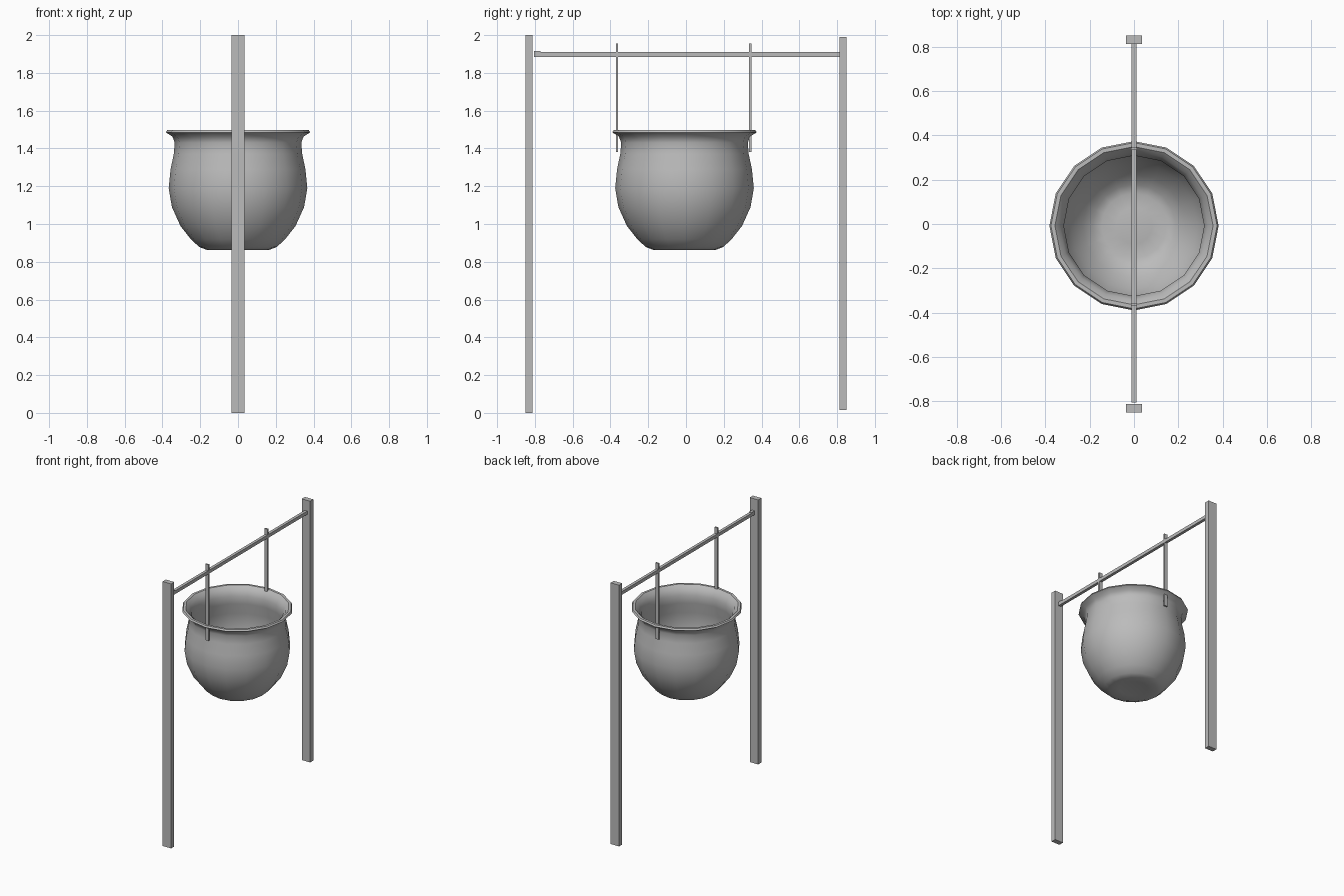
import bpy, bmesh
from math import cos, sin, pi, radians

cube = bpy.data.objects.get("Cube")
if cube:
    bpy.data.objects.remove(cube, do_unlink=True)

iron = bpy.data.materials.new("plain_grey")
iron.use_nodes = True
GREY = (0.5, 0.5, 0.5, 1)
iron.diffuse_color = GREY
iron.node_tree.nodes["Principled BSDF"].inputs["Base Color"].default_value = GREY


def finish(name, bm):
    bmesh.ops.recalc_face_normals(bm, faces=bm.faces)
    mesh = bpy.data.meshes.new(name)
    bm.to_mesh(mesh)
    bm.free()
    mesh.materials.append(iron)
    obj = bpy.data.objects.new(name, mesh)
    bpy.context.collection.objects.link(obj)
    return obj


def box(name, low, high):
    bm = bmesh.new()
    bmesh.ops.create_cube(bm, size=1)
    for v in bm.verts:
        v.co = [(a + b) / 2 + c * (b - a) for a, b, c in zip(low, high, v.co)]
    return finish(name, bm)


def lathe(name, profile, sides, centre_y):
    """Spin a (radius, height) profile that starts and ends on the axis."""
    bm = bmesh.new()
    rings = []
    for r, z in profile:
        count = sides if r > 0 else 1
        rings.append([bm.verts.new((r * cos(2 * pi * i / sides),
                                    centre_y + r * sin(2 * pi * i / sides), z))
                      for i in range(count)])
    for a, b in zip(rings, rings[1:]):
        for i in range(sides):
            j = (i + 1) % sides
            corners = [a[i % len(a)], a[j % len(a)], b[j % len(b)], b[i % len(b)]]
            bm.faces.new(list(dict.fromkeys(corners)))
    return finish(name, bm)


# Upright posts
box("front_post", (-0.035, -0.85, 0), (0.035, -0.812, 2))
box("back_post", (-0.035, 0.812, 0.015), (0.035, 0.85, 1.99))

# Crossbar with a slightly raised front end
bar = box("crossbar", (-0.011, -0.805, 1.885), (0.011, 0.815, 1.91))
box("crossbar_end", (-0.011, -0.805, 1.89), (0.011, -0.77, 1.915))

# Flat straps that hang the pot from the bar
for name, y in (("front_strap", -0.365), ("back_strap", 0.34)):
    box(name, (-0.014, y - 0.006, 1.38), (0.014, y + 0.006, 1.955))

# Pot: outer wall, flared rim, then inner wall
outer = [(0, 0.875), (0.1, 0.871), (0.165, 0.863), (0.205, 0.878), (0.25, 0.92),
         (0.305, 0.99), (0.35, 1.09), (0.367, 1.19), (0.357, 1.29),
         (0.34, 1.37), (0.335, 1.43), (0.347, 1.463)]
rim = [(0.382, 1.485), (0.375, 1.497), (0.357, 1.497), (0.335, 1.475)]
inner = [(max(r - 0.018, 0), z + 0.016 * (z < 1.1)) for r, z in reversed(outer[:-1])]
pot = lathe("pot", outer + rim + inner, 16, -0.008)

# Smooth the pot but keep the rim edges crisp
bpy.ops.object.select_all(action="DESELECT")
pot.select_set(True)
bpy.context.view_layer.objects.active = pot
bpy.ops.object.shade_smooth_by_angle(angle=radians(40))
